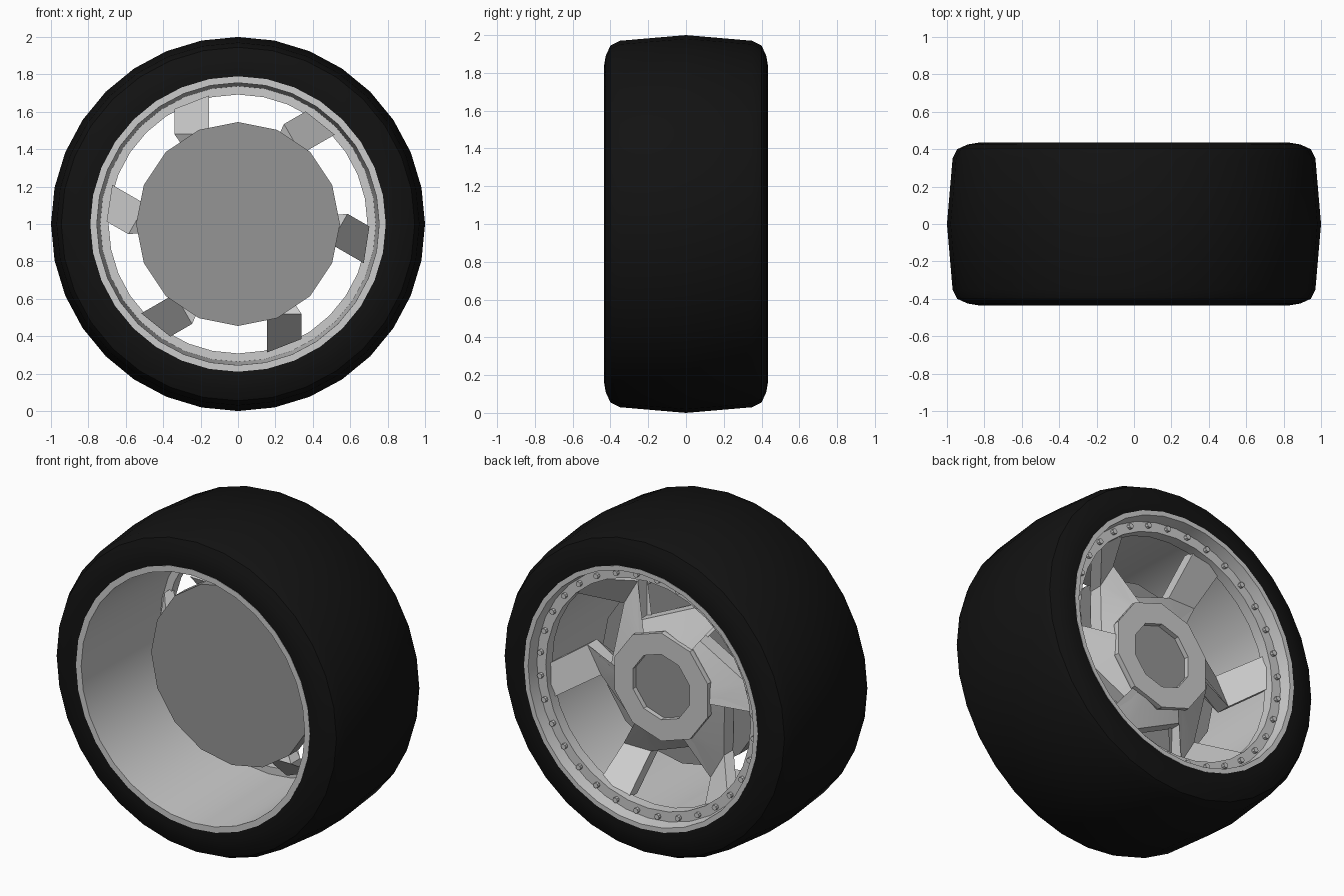
import bpy, bmesh, math

if "Cube" in bpy.data.objects:
    bpy.data.objects.remove(bpy.data.objects["Cube"])

CZ = 1.0  # axle height


def material(name, c):
    m = bpy.data.materials.new(name)
    m.diffuse_color = (c, c, c, 1)
    m.use_nodes = True
    m.node_tree.nodes["Principled BSDF"].inputs["Base Color"].default_value = m.diffuse_color
    return m


def finish(bm, name, mat=None, smooth=None):
    bmesh.ops.recalc_face_normals(bm, faces=bm.faces)
    me = bpy.data.meshes.new(name)
    bm.to_mesh(me)
    bm.free()
    ob = bpy.data.objects.new(name, me)
    bpy.context.collection.objects.link(ob)
    if mat:
        me.materials.append(mat)
    if smooth:
        bpy.ops.object.select_all(action='DESELECT')
        ob.select_set(True)
        bpy.context.view_layer.objects.active = ob
        bpy.ops.object.shade_smooth_by_angle(angle=math.radians(smooth))
    return ob


def polar(bm, y, r, a):
    return bm.verts.new((r * math.cos(a), y, CZ + r * math.sin(a)))


def lathe(name, profile, n, closed=True, mat=None, smooth=None):
    """Spin (y, radius) points around the axle; open profiles get end caps."""
    bm = bmesh.new()
    rings = [[polar(bm, y, r, math.pi / 2 + 2 * math.pi * i / n) for i in range(n)]
             for y, r in profile]
    pairs = list(zip(rings, rings[1:]))
    if closed:
        pairs.append((rings[-1], rings[0]))
    else:
        bm.faces.new(rings[0])
        bm.faces.new(rings[-1])
    for a, b in pairs:
        for i in range(n):
            j = (i + 1) % n
            bm.faces.new((a[i], a[j], b[j], b[i]))
    return finish(bm, name, mat, smooth)


rubber = material("rubber", 0.006)
dark = material("dark_metal", 0.3)

# Tyre: mirrored half profile
half = [(0.35, 0.97), (0.40, 0.945), (0.425, 0.89), (0.435, 0.83), (0.433, 0.785)]
tyre = [(-y, r) for y, r in reversed(half)] + [(0, 1.0)] + half
lathe("tyre", tyre, 32, True, rubber, 35)

# Rim: tapered barrel with lips and a bolted ring at the back
lathe("rim", [(-0.435, 0.79), (-0.435, 0.755), (0.30, 0.737), (0.30, 0.692),
              (0.365, 0.692), (0.365, 0.752), (0.435, 0.762), (0.435, 0.79)],
      32, True, None, 30)

# Ring bolts
bm = bmesh.new()
for i in range(32):
    a = 2 * math.pi * (i + 0.5) / 32
    cx, cz = 0.724 * math.cos(a), CZ + 0.724 * math.sin(a)
    rings = [[bm.verts.new((cx + 0.016 * math.cos(t * math.pi / 4), y,
                            cz + 0.016 * math.sin(t * math.pi / 4))) for t in range(8)]
             for y in (0.36, 0.385)]
    bm.faces.new(rings[1])
    bm.faces.new(rings[0])
    for t in range(8):
        u = (t + 1) % 8
        bm.faces.new((rings[0][t], rings[0][u], rings[1][u], rings[1][t]))
finish(bm, "ring_bolts")

# Spoke star: six offset spokes dip from the hub, then kick out to the rim
bm = bmesh.new()
inner, outer = [], []
tips = []
for k in range(6):
    d = math.pi / 2 - k * math.pi / 3

    def spot(s, off, y):
        return bm.verts.new((s * math.cos(d) - off * math.sin(d), y,
                             CZ + s * math.sin(d) + off * math.cos(d)))
    trio = [spot(0.48, 0.34, 0.115), spot(0.48, 0.155, 0.115),
            polar(bm, 0.18, 0.385, d - math.radians(31))]
    tips.append((trio[0], trio[1], spot(0.687, 0.155, 0.34), spot(0.615, 0.34, 0.34)))
    for v in trio:
        outer.append(v)
        inner.append(polar(bm, 0.225, 0.30, math.atan2(v.co.z - CZ, v.co.x)))
for i in range(18):
    j = (i + 1) % 18
    bm.faces.new((inner[i], inner[j], outer[j], outer[i]))
for t in tips:
    bm.faces.new(t)
bmesh.ops.recalc_face_normals(bm, faces=bm.faces)
ext = bmesh.ops.extrude_face_region(bm, geom=bm.faces[:], use_keep_orig=True)
moved = [g for g in ext["geom"] if isinstance(g, bmesh.types.BMVert)]
bmesh.ops.translate(bm, verts=moved, vec=(0, -0.09, 0))
finish(bm, "spokes", None, 30)

# Hub ring and recessed centre cap
lathe("hub_ring", [(0.10, 0.30), (0.215, 0.33), (0.24, 0.33), (0.24, 0.20), (0.10, 0.20)], 10)
lathe("centre_cap", [(0.10, 0.20), (0.21, 0.20)], 10, False, dark)

# Brake drum behind the spokes
lathe("brake_drum", [(-0.06, 0.545), (0.035, 0.545)], 16, False, dark)
lathe("axle_core", [(0.03, 0.30), (0.15, 0.30)], 16, False)
